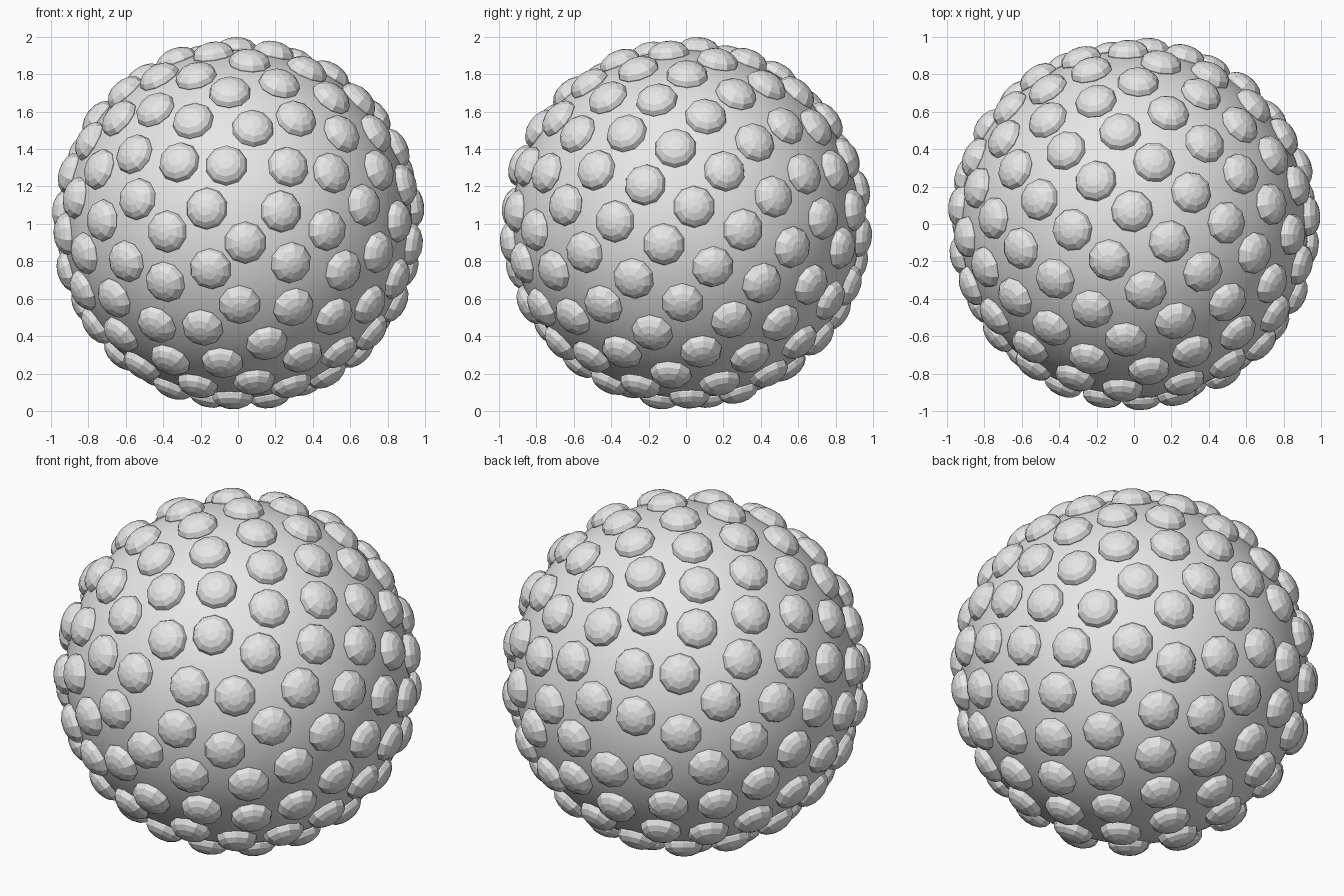
import bpy, bmesh, math
from mathutils import Matrix, Vector

if "Cube" in bpy.data.objects:
    bpy.data.objects.remove(bpy.data.objects["Cube"], do_unlink=True)

CORE_RADIUS = 0.932
BUMP_RADIUS = 0.113
BUMP_HEIGHT = 0.069
BUMP_COUNT = 150
CENTRE = Vector((0, 0, 1))

grey = bpy.data.materials.new("plain grey")
grey.use_nodes = True
grey.diffuse_color = (0.8, 0.8, 0.8, 1)
grey.node_tree.nodes["Principled BSDF"].inputs["Base Color"].default_value = (0.8, 0.8, 0.8, 1)


def make_object(name, bm):
    mesh = bpy.data.meshes.new(name)
    bm.to_mesh(mesh)
    bm.free()
    mesh.materials.append(grey)
    obj = bpy.data.objects.new(name, mesh)
    obj.location = CENTRE
    bpy.context.collection.objects.link(obj)
    return obj


# Smooth round core
bm = bmesh.new()
bmesh.ops.create_uvsphere(bm, u_segments=64, v_segments=32, radius=CORE_RADIUS)
for face in bm.faces:
    face.smooth = True
make_object("core_ball", bm)

# Faceted domes spread evenly along a golden spiral running front to back
bm = bmesh.new()
squash = Matrix.Diagonal((BUMP_RADIUS, BUMP_RADIUS, BUMP_HEIGHT, 1))
for i in range(BUMP_COUNT):
    step = i + 0.5
    y = 2 * step / BUMP_COUNT - 1
    ring = math.sqrt(1 - y * y)
    angle = math.pi * (1 + math.sqrt(5)) * step
    normal = Vector((ring * math.cos(angle), y, ring * math.sin(angle)))
    turn = normal.to_track_quat('Z', 'Y').to_matrix().to_4x4()
    place = Matrix.Translation(normal * CORE_RADIUS) @ turn @ squash
    bmesh.ops.create_uvsphere(bm, u_segments=10, v_segments=8, radius=1, matrix=place)
make_object("surface_bumps", bm)
